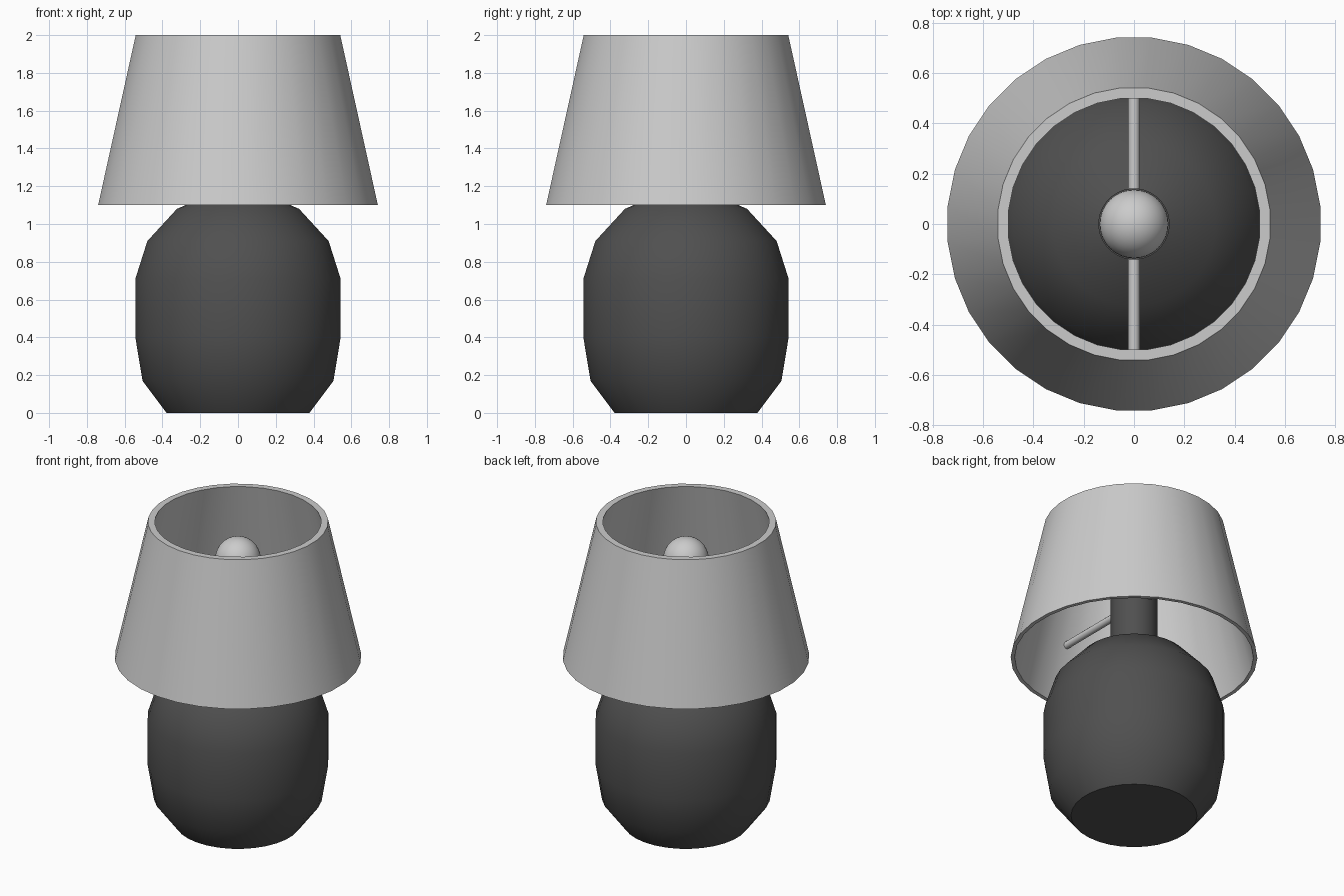
import bpy, math

if "Cube" in bpy.data.objects:
    bpy.data.objects.remove(bpy.data.objects["Cube"])

SIDES = 32


def smooth(obj, angle=50):
    bpy.ops.object.select_all(action='DESELECT')
    obj.select_set(True)
    bpy.context.view_layer.objects.active = obj
    bpy.ops.object.shade_smooth_by_angle(angle=math.radians(angle))


def lathe(name, profile, closed=False):
    """Spin (radius, z) points around z; open profiles get end caps."""
    n = len(profile)
    verts, faces = [], []
    for r, z in profile:
        for i in range(SIDES):
            a = 2 * math.pi * (i + 0.5) / SIDES
            verts.append((r * math.cos(a), r * math.sin(a), z))
    for k in range(n if closed else n - 1):
        lo, hi = k * SIDES, (k + 1) % n * SIDES
        for i in range(SIDES):
            j = (i + 1) % SIDES
            faces.append((lo + i, lo + j, hi + j, hi + i))
    if not closed:
        faces.append(tuple(reversed(range(SIDES))))
        faces.append(tuple(range((n - 1) * SIDES, n * SIDES)))
    mesh = bpy.data.meshes.new(name)
    mesh.from_pydata(verts, [], faces)
    obj = bpy.data.objects.new(name, mesh)
    bpy.context.collection.objects.link(obj)
    smooth(obj)
    return obj


def grey(obj, v):
    mat = bpy.data.materials.new(obj.name + "_grey")
    mat.diffuse_color = (v, v, v, 1)
    mat.use_nodes = True
    mat.node_tree.nodes["Principled BSDF"].inputs["Base Color"].default_value = mat.diffuse_color
    obj.data.materials.append(mat)


# Rounded pot body with the neck rising into the shade
base = lathe("lamp_base", [(0.38, 0), (0.508, 0.17), (0.546, 0.40), (0.546, 0.71),
                           (0.482, 0.91), (0.325, 1.08), (0.142, 1.16), (0.142, 1.68)])
grey(base, 0.08)

# Tapered hollow shade, open at both ends
lathe("lamp_shade", [(0.744, 1.10), (0.544, 2.0), (0.502, 2.0), (0.72, 1.10)], closed=True)

# Bulb seated in the neck
bpy.ops.mesh.primitive_uv_sphere_add(segments=SIDES, ring_count=16, radius=0.137,
                                     location=(0, 0, 1.755))
bulb = bpy.context.object
bulb.name = "bulb"
smooth(bulb)

# Two rods holding the shade to the neck
for side, label in ((-1, "front"), (1, "back")):
    bpy.ops.mesh.primitive_cylinder_add(vertices=12, radius=0.023, depth=0.54,
                                        location=(0, side * 0.37, 1.465),
                                        rotation=(math.pi / 2, 0, 0))
    rod = bpy.context.object
    rod.name = label + "_shade_rod"
    smooth(rod)
